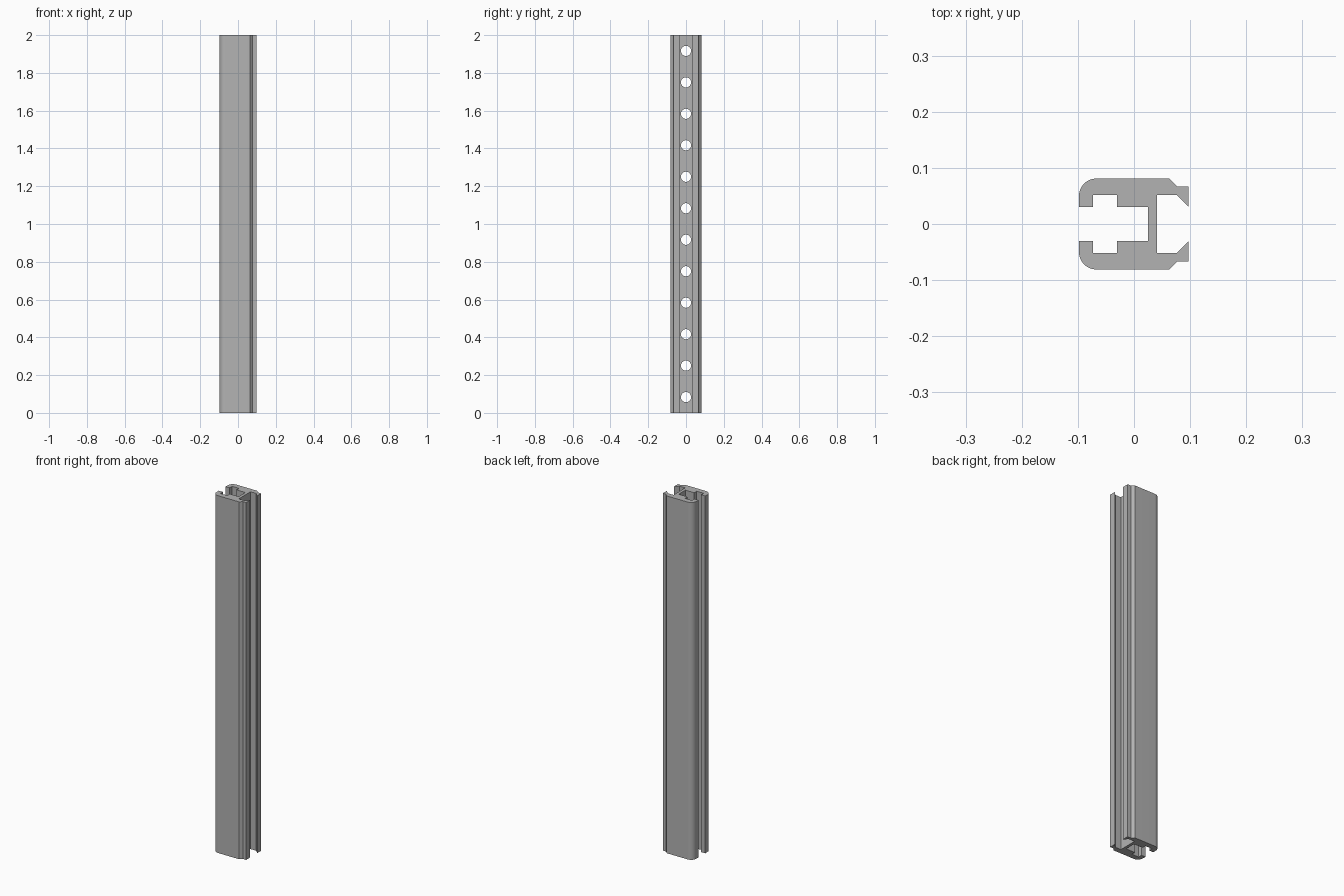
import bpy
import bmesh
from math import sin, cos, pi
from mathutils import Matrix

LENGTH = 2.0
HOLES = 12
HOLE_RADIUS = 0.027
CORNER = 0.031

cube = bpy.data.objects.get("Cube")
if cube:
    bpy.data.objects.remove(cube, do_unlink=True)

metal = bpy.data.materials.new("grey aluminium")
metal.use_nodes = True
colour = (0.45, 0.45, 0.45, 1)
metal.diffuse_color = colour
metal.node_tree.nodes["Principled BSDF"].inputs["Base Color"].default_value = colour


def make_object(name, bm):
    mesh = bpy.data.meshes.new(name)
    bmesh.ops.recalc_face_normals(bm, faces=bm.faces)
    bm.to_mesh(mesh)
    bm.free()
    mesh.materials.append(metal)
    obj = bpy.data.objects.new(name, mesh)
    bpy.context.collection.objects.link(obj)
    return obj


# Outer half of the section: clip lip, chamfered shoulder, rounded corner
outer = [(0.041, 0.052), (0.076, 0.052), (0.097, 0.031), (0.097, 0.067),
         (0.077, 0.067), (0.063, 0.081)]
for i in range(13):
    a = pi / 2 + i * pi / 24
    outer.append((-0.067 + CORNER * cos(a), 0.05 + CORNER * sin(a)))
# Inner half: stepped slot down to the web
inner = [(-0.098, 0.03), (-0.073, 0.03), (-0.073, 0.052),
         (-0.03, 0.052), (-0.03, 0.03), (0.025, 0.03)]
half = outer + inner
section = half + [(x, -y) for x, y in reversed(half)]

# Extruded rail
bm = bmesh.new()
base = bm.faces.new([bm.verts.new((x, y, 0)) for x, y in section])
top = bmesh.ops.extrude_face_region(bm, geom=[base])["geom"]
bmesh.ops.translate(bm, vec=(0, 0, LENGTH),
                    verts=[v for v in top if isinstance(v, bmesh.types.BMVert)])
rail = make_object("slotted_rail", bm)

# Row of round holes through the web
bm = bmesh.new()
pitch = LENGTH / HOLES
for i in range(HOLES):
    place = Matrix.Translation((0.033, 0, pitch * (i + 0.5))) @ Matrix.Rotation(pi / 2, 4, "Y")
    bmesh.ops.create_cone(bm, cap_ends=True, segments=32, radius1=HOLE_RADIUS,
                          radius2=HOLE_RADIUS, depth=0.05, matrix=place)
cutter = make_object("hole_cutter", bm)
cutter.hide_render = True

cut = rail.modifiers.new("web_holes", "BOOLEAN")
cut.operation = "DIFFERENCE"
cut.solver = "EXACT"
cut.object = cutter

bpy.ops.object.select_all(action="DESELECT")
rail.select_set(True)
bpy.context.view_layer.objects.active = rail
bpy.ops.object.modifier_apply(modifier=cut.name)
bpy.data.objects.remove(cutter, do_unlink=True)
bpy.ops.object.shade_smooth_by_angle(angle=pi / 6)
